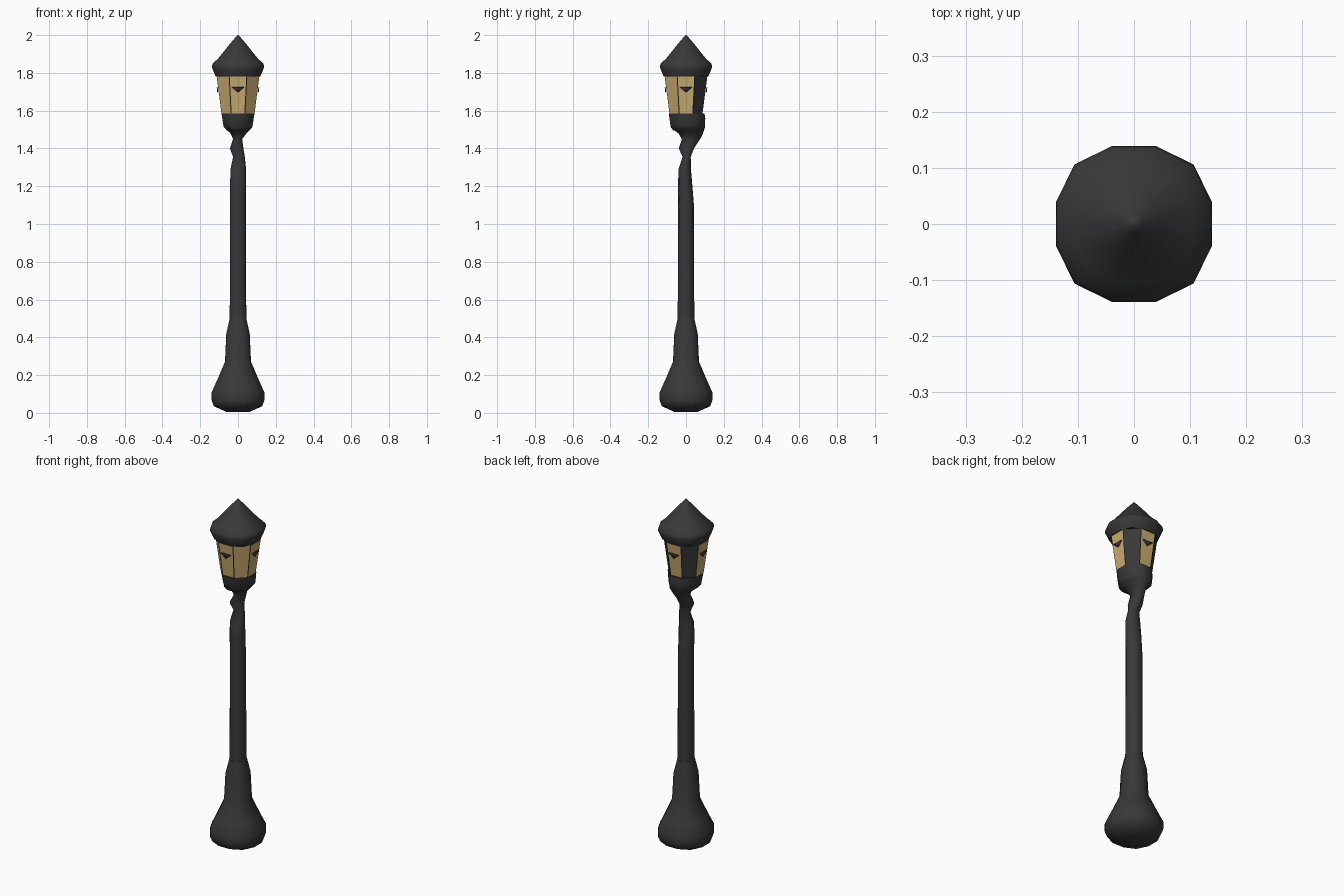
import bpy, bmesh, math

if "Cube" in bpy.data.objects:
    bpy.data.objects.remove(bpy.data.objects["Cube"])


def material(name, rgb):
    m = bpy.data.materials.new(name)
    m.diffuse_color = (*rgb, 1)
    m.use_nodes = True
    m.node_tree.nodes["Principled BSDF"].inputs["Base Color"].default_value = m.diffuse_color
    return m


IRON = material("dark iron", (0.04, 0.04, 0.04))
GLASS = material("amber glass", (0.60, 0.42, 0.17))


def finish(bm, name, mats, angle=40):
    bmesh.ops.recalc_face_normals(bm, faces=bm.faces)
    me = bpy.data.meshes.new(name)
    bm.to_mesh(me)
    bm.free()
    ob = bpy.data.objects.new(name, me)
    bpy.context.collection.objects.link(ob)
    for m in mats:
        me.materials.append(m)
    bpy.context.view_layer.objects.active = ob
    ob.select_set(True)
    bpy.ops.object.shade_smooth_by_angle(angle=math.radians(angle))
    ob.select_set(False)
    return ob


def loft(name, rings, sides, mats=(IRON,), angle=40, bulge=1.08, edit=None):
    """Rings are (z, x min, x max, y min, y max); sides face the axes."""
    bm = bmesh.new()
    loops = []
    for z, x0, x1, y0, y1 in rings:
        loop = []
        for i in range(sides):
            a = 2 * math.pi * (i + 0.5) / sides
            c = max(-1, min(1, bulge * math.cos(a)))
            s = max(-1, min(1, bulge * math.sin(a)))
            loop.append(bm.verts.new(((x0 + x1) / 2 + c * (x1 - x0) / 2,
                                      (y0 + y1) / 2 + s * (y1 - y0) / 2, z)))
        loops.append(loop)
    for a, b in zip(loops, loops[1:]):
        for i in range(sides):
            j = (i + 1) % sides
            bm.faces.new((a[i], a[j], b[j], b[i]))
    bm.faces.new(loops[0][::-1])
    bm.faces.new(loops[-1])
    if edit:
        bmesh.ops.recalc_face_normals(bm, faces=bm.faces)
        edit(bm)
    return finish(bm, name, mats, angle)


def even(z, r):
    return (z, -r, r, -r, r)


# flared foot
loft("base", [even(0.005, .06), even(.035, .128), even(.065, .139), even(.11, .139),
              even(.17, .112), even(.27, .069), even(.42, .062), even(.50, .044)],
     12, angle=60)

# pole with a slightly twisted neck that leans back under the lantern
loft("pole", [even(.49, .044), even(1.1, .042),
              (1.20, -.042, .042, -.042, .034), (1.29, -.040, .043, -.040, .026),
              (1.355, -.026, .036, -.018, .025), (1.40, -.043, .029, -.038, .042),
              (1.45, -.026, .022, -.022, .075), (1.48, -.04, .045, -.04, .09),
              (1.51, -.072, .074, -.08, .10)], 10, angle=60, bulge=1.05)

# lower cup of the lantern
OCT = 1 / math.cos(math.pi / 8)
loft("lantern_cup", [(1.495, -.06, .06, -.07, .09), (1.515, -.078, .078, -.083, .103),
                     (1.56, -.085, .085, -.09, .104), (1.585, -.089, .089, -.093, .100)],
     8, angle=50, bulge=1.06)


# lantern body: inset panes, the two rear diagonals stay mostly iron
def panes(bm):
    walls = [f for f in bm.faces if abs(f.normal.z) < 0.5]
    for f in walls:
        n = f.normal
        rear_diagonal = n.y > 0.3 and abs(n.x) > 0.3
        bmesh.ops.inset_individual(bm, faces=[f], thickness=0.022 if rear_diagonal else 0.004)
        f.material_index = 0 if rear_diagonal else 1


loft("lantern_body", [even(1.583, .089), even(1.787, .116)], 8, (IRON, GLASS),
     angle=20, bulge=1.06, edit=panes)

# small dark marks in the middle of the four main panes
bm = bmesh.new()
for k in range(4):
    c, s = round(math.cos(k * math.pi / 2)), round(math.sin(k * math.pi / 2))
    vs = []
    for u, z in ((-.033, 1.724), (0, 1.697), (.033, 1.724)):
        r = .089 + (z - 1.583) * .027 / .204 + .003
        vs.append(bm.verts.new((c * r - s * u, s * r + c * u, z)))
    bm.faces.new(vs)
marks = finish(bm, "pane_marks", (IRON,))
mod = marks.modifiers.new("thickness", 'SOLIDIFY')
mod.thickness, mod.offset = 0.005, 0

# pointed roof with overhanging rim
loft("roof", [even(1.78, .118), even(1.80, .126), even(1.832, .139), even(1.85, .134),
              even(1.875, .106), even(1.945, .05), even(1.985, .016), even(2.0, .003)],
     12, angle=60)
